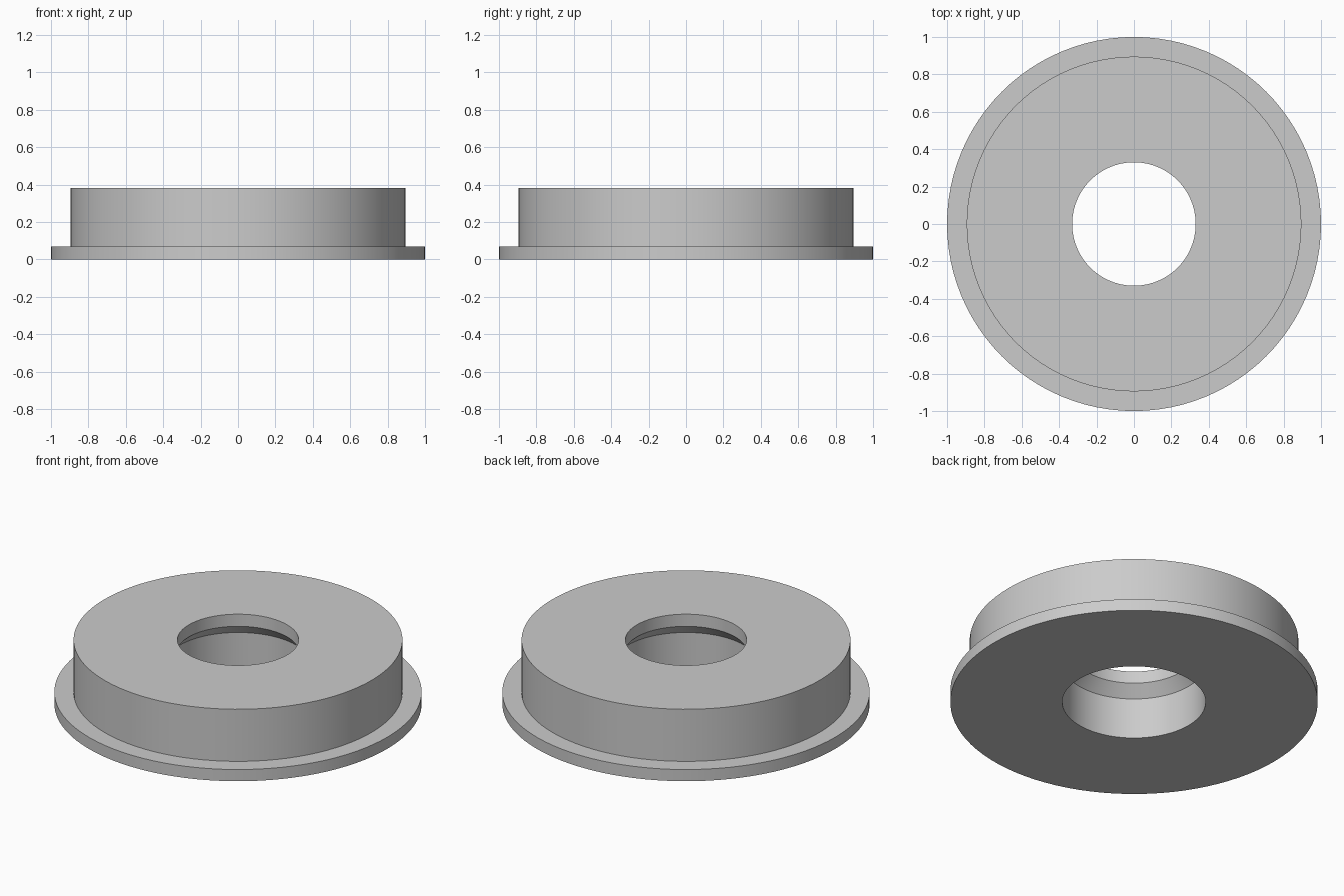
import bpy
import bmesh
import math

cube = bpy.data.objects.get("Cube")
if cube:
    bpy.data.objects.remove(cube, do_unlink=True)

SEGMENTS = 96

# Plain grey material
grey = bpy.data.materials.new("plain_grey")
grey.use_nodes = True
colour = (0.6, 0.6, 0.6, 1.0)
grey.diffuse_color = colour
grey.node_tree.nodes["Principled BSDF"].inputs["Base Color"].default_value = colour


def lathe(name, profile, material):
    """Revolve a closed (radius, height) profile around the z axis."""
    bm = bmesh.new()
    verts = [bm.verts.new((r, 0, z)) for r, z in profile]
    edges = [bm.edges.new((v, verts[(i + 1) % len(verts)]))
             for i, v in enumerate(verts)]
    bmesh.ops.spin(bm, geom=verts + edges, cent=(0, 0, 0), axis=(0, 0, 1),
                   angle=math.tau, steps=SEGMENTS, use_merge=True)
    bmesh.ops.remove_doubles(bm, verts=bm.verts, dist=1e-5)
    bmesh.ops.recalc_face_normals(bm, faces=bm.faces)
    mesh = bpy.data.meshes.new(name)
    bm.to_mesh(mesh)
    bm.free()
    mesh.materials.append(material)
    obj = bpy.data.objects.new(name, mesh)
    bpy.context.collection.objects.link(obj)
    bpy.ops.object.select_all(action="DESELECT")
    obj.select_set(True)
    bpy.context.view_layer.objects.active = obj
    bpy.ops.object.shade_smooth_by_angle(angle=math.radians(30))
    return obj


# Flanged ring: wide lower bore, conical shoulder, narrow upper bore
lathe("flanged_ring", [
    (0.39, 0.0),      # bottom edge of the bore
    (1.0, 0.0),       # flange
    (1.0, 0.07),
    (0.895, 0.07),    # body
    (0.895, 0.383),
    (0.33, 0.383),    # top edge of the bore
    (0.33, 0.31),     # conical shoulder
    (0.39, 0.245),
], grey)
